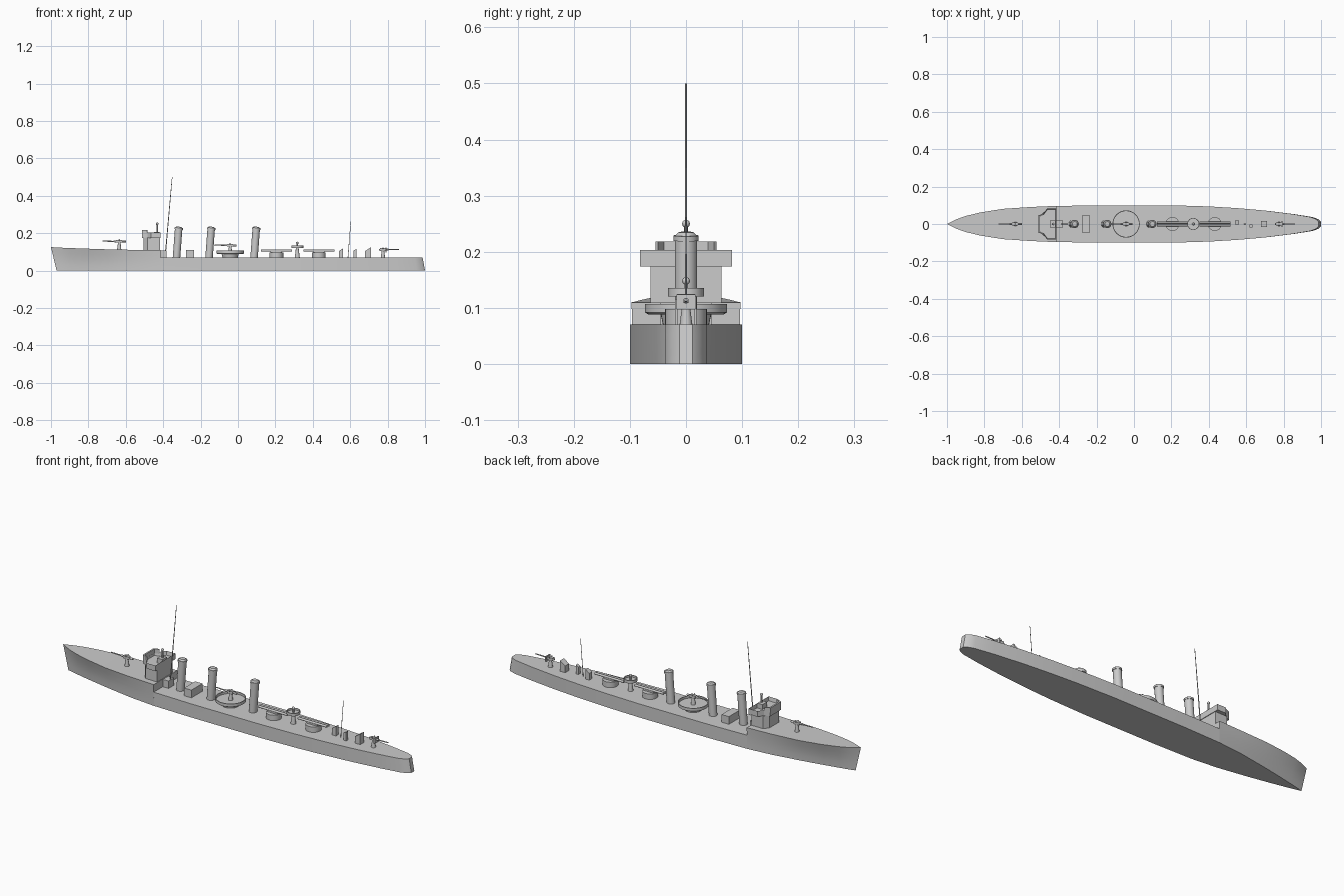
import bpy, bmesh, math
from mathutils import Vector, Matrix

cube = bpy.data.objects.get("Cube")
if cube:
    bpy.data.objects.remove(cube, do_unlink=True)

grey = bpy.data.materials.new("ship grey")
grey.use_nodes = True
grey.diffuse_color = (0.6, 0.6, 0.6, 1)
grey.node_tree.nodes["Principled BSDF"].inputs["Base Color"].default_value = (0.6, 0.6, 0.6, 1)


def finish(name, bm, smooth=True):
    bmesh.ops.remove_doubles(bm, verts=bm.verts, dist=1e-5)
    bmesh.ops.recalc_face_normals(bm, faces=bm.faces)
    mesh = bpy.data.meshes.new(name)
    bm.to_mesh(mesh)
    bm.free()
    mesh.materials.append(grey)
    ob = bpy.data.objects.new(name, mesh)
    bpy.context.collection.objects.link(ob)
    if smooth:
        bpy.ops.object.select_all(action="DESELECT")
        ob.select_set(True)
        bpy.context.view_layer.objects.active = ob
        bpy.ops.object.shade_smooth_by_angle(angle=math.radians(35))
    return ob


def rod(name, p, q, r1, r2=None, sides=16):
    """Tapered cylinder between two points."""
    p, q = Vector(p), Vector(q)
    bm = bmesh.new()
    turn = (q - p).to_track_quat("Z", "Y").to_matrix().to_4x4()
    bmesh.ops.create_cone(bm, cap_ends=True, segments=sides, radius1=r1,
                          radius2=r1 if r2 is None else r2, depth=(q - p).length,
                          matrix=Matrix.Translation((p + q) / 2) @ turn)
    return finish(name, bm)


def ball(name, centre, r):
    bm = bmesh.new()
    bmesh.ops.create_uvsphere(bm, u_segments=12, v_segments=8, radius=r,
                              matrix=Matrix.Translation(centre))
    return finish(name, bm)


def prism(name, outline, z0, z1, well=0, slope=0):
    """Extruded plan outline; optional sunken top and a top that rises aft."""
    bm = bmesh.new()
    base = bm.faces.new([bm.verts.new((x, y, z0)) for x, y in outline])
    res = bmesh.ops.extrude_face_region(bm, geom=[base])
    top = [v for v in res["geom"] if isinstance(v, bmesh.types.BMVert)]
    x0 = min(v.co.x for v in top)
    for v in top:
        v.co.z = z1 + slope * (v.co.x - x0)
    bm.normal_update()
    if well:
        lid = [f for f in res["geom"] if isinstance(f, bmesh.types.BMFace)]
        bmesh.ops.inset_region(bm, faces=lid, thickness=0.005)
        for v in lid[0].verts:
            v.co.z -= well
    return finish(name, bm, False)


def box(name, x0, x1, half, z0, z1, y=0, slope=0):
    return prism(name, [(x0, y - half), (x1, y - half), (x1, y + half), (x0, y + half)],
                 z0, z1, slope=slope)


def lathe(name, x, profile, sides=32):
    bm = bmesh.new()
    pts = [bm.verts.new((x + r, 0, z)) for r, z in profile]
    edges = [bm.edges.new(pair) for pair in zip(pts, pts[1:])]
    bmesh.ops.spin(bm, geom=pts + edges, cent=(x, 0, 0), axis=(0, 0, 1),
                   angle=math.tau, steps=sides)
    return finish(name, bm)


def hull(name, stations):
    """Loft stations of deck x, keel x, deck height, deck half, keel half."""
    bm = bmesh.new()
    rings = []
    for xd, xk, h, wd, wk in stations:
        side = [(xk + (xd - xk) * t, wk + (wd - wk) * t ** 1.6, h * t)
                for t in (0, 0.25, 0.5, 0.75, 1)]
        ring = [(x, -y, z) for x, y, z in side] + side[::-1]
        rings.append([bm.verts.new(c) for c in ring])
    for a, b in zip(rings, rings[1:]):
        for i in range(len(a)):
            j = (i + 1) % len(a)
            bm.faces.new((a[i], a[j], b[j], b[i]))
    bm.faces.new(rings[0])
    bm.faces.new(rings[-1])
    bmesh.ops.dissolve_degenerate(bm, dist=1e-5, edges=bm.edges)
    return finish(name, bm)


# Hull: raised forecastle and long low afterdeck
hull("forward_hull", [
    (-1, -0.97, 0.126, 0, 0), (-0.95, -0.935, 0.123, 0.025, 0.009),
    (-0.9, -0.89, 0.121, 0.043, 0.019), (-0.82, -0.815, 0.118, 0.062, 0.035),
    (-0.7, -0.7, 0.114, 0.081, 0.057), (-0.55, -0.55, 0.111, 0.091, 0.082),
    (-0.415, -0.415, 0.11, 0.097, 0.095)])
hull("after_hull", [
    (-0.415, -0.415, 0.071, 0.096, 0.095), (-0.2, -0.2, 0.07, 0.1, 0.1),
    (0.2, 0.2, 0.07, 0.1, 0.1), (0.4, 0.4, 0.07, 0.094, 0.094),
    (0.55, 0.55, 0.07, 0.085, 0.085), (0.7, 0.7, 0.07, 0.072, 0.072),
    (0.85, 0.855, 0.07, 0.053, 0.053), (0.945, 0.955, 0.07, 0.037, 0.037),
    (0.975, 0.988, 0.07, 0.025, 0.025), (0.987, 1, 0.07, 0.012, 0.012)])

# Bridge
prism("bridge_house", [(-0.505, -0.04), (-0.485, -0.063), (-0.418, -0.063),
                       (-0.418, 0.063), (-0.485, 0.063), (-0.505, 0.04)], 0.1, 0.176)
prism("open_bridge", [(-0.512, -0.045), (-0.485, -0.055), (-0.465, -0.082),
                      (-0.415, -0.082), (-0.415, 0.082), (-0.465, 0.082),
                      (-0.485, 0.055), (-0.512, 0.045)], 0.174, 0.203, well=0.02)
prism("bridge_windscreen", [(-0.514, -0.043), (-0.487, -0.054), (-0.483, -0.05),
                            (-0.506, -0.039), (-0.506, 0.039), (-0.483, 0.05),
                            (-0.487, 0.054), (-0.514, 0.043)], 0.195, 0.218)
box("director_base", -0.45, -0.42, 0.018, 0.18, 0.208)
rod("director_post", (-0.432, 0, 0.2), (-0.432, 0, 0.248), 0.004)
ball("director_head", (-0.432, 0, 0.25), 0.007)

# Masts
rod("main_mast", (-0.39, 0, 0.07), (-0.352, 0, 0.5), 0.0028, 0.0014, 8)
rod("after_mast", (0.588, 0, 0.07), (0.603, 0, 0.262), 0.0016, 0.0012, 8)

# Deckhouses
box("small_locker", -0.414, -0.382, 0.022, 0.065, 0.109)
box("galley_house", -0.277, -0.235, 0.045, 0.065, 0.11)

# Three raked funnels with raised rims
for i, x in enumerate((-0.329, -0.155, 0.086)):
    def at(z, x=x):
        return (x + (z - 0.07) * 0.075, 0, z)
    rod(f"funnel_{i + 1}", at(0.062), at(0.228), 0.02, sides=24)
    rod(f"funnel_rim_{i + 1}", at(0.22), at(0.229), 0.0225, sides=24)
    rod(f"funnel_cap_{i + 1}", at(0.229), at(0.235), 0.019, 0.013, sides=24)

# Midships gun tub
lathe("gun_tub", -0.042, [(0, 0.065), (0.04, 0.065), (0.045, 0.088), (0.067, 0.088),
                          (0.073, 0.092), (0.073, 0.107), (0.069, 0.107),
                          (0.069, 0.095), (0, 0.095)])


# Guns: pedestal, cradle, breech and barrel
def gun(name, x, deck, height, aim, reach, tail, shield=False):
    z = deck + height
    rod(name + "_pedestal", (x, 0, deck - 0.005), (x, 0, z), 0.012, 0.006)
    box(name + "_cradle", x - 0.016, x + 0.016, 0.008, z - 0.006, z + 0.008)
    rod(name + "_breech", (x - aim * tail, 0, z), (x + aim * 0.03, 0, z + 0.001), 0.005)
    rod(name + "_barrel", (x, 0, z), (x + aim * reach, 0, z + 0.002), 0.0035, 0.0025, 10)
    for s in (-1, 1):
        rod(name + "_sight", (x, 0, z), (x, s * 0.011, z + 0.011), 0.003, sides=8)
    if shield:
        box(name + "_shield", x + aim * 0.016 - 0.003, x + aim * 0.016 + 0.003,
            0.017, z - 0.015, z + 0.012)


gun("fore_gun", -0.635, 0.112, 0.044, -1, 0.09, 0.035)
gun("mid_gun", -0.042, 0.095, 0.04, -1, 0.085, 0.035)
gun("after_gun", 0.775, 0.07, 0.042, 1, 0.085, 0.022, True)

# Twin torpedo mounts
for i, x in enumerate((0.205, 0.432)):
    rod(f"torpedo_base_{i + 1}", (x, 0, 0.065), (x, 0, 0.098), 0.037, sides=32)
    box(f"torpedo_cradle_{i + 1}", x - 0.03, x + 0.03, 0.014, 0.097, 0.106)
    for s in (-1, 1):
        rod(f"torpedo_tube_{i + 1}", (x - 0.083, s * 0.007, 0.108),
            (x + 0.083, s * 0.007, 0.108), 0.006)

# Searchlight tower
rod("searchlight_tower", (0.317, 0, 0.065), (0.317, 0, 0.122), 0.014, 0.007)
lathe("searchlight_platform", 0.317, [(0, 0.12), (0.032, 0.12), (0.032, 0.135),
                                      (0.029, 0.135), (0.029, 0.125), (0, 0.125)])
rod("searchlight_post", (0.317, 0, 0.124), (0.317, 0, 0.146), 0.004)
ball("searchlight", (0.317, 0, 0.148), 0.007)

# Ventilators and hatches on the afterdeck
box("vent_1", 0.54, 0.562, 0.011, 0.065, 0.105, y=0.008, slope=0.7)
box("vent_2", 0.618, 0.633, 0.008, 0.065, 0.108, y=-0.012, slope=0.5)
box("after_hatch", 0.68, 0.71, 0.016, 0.065, 0.105, slope=0.65)
